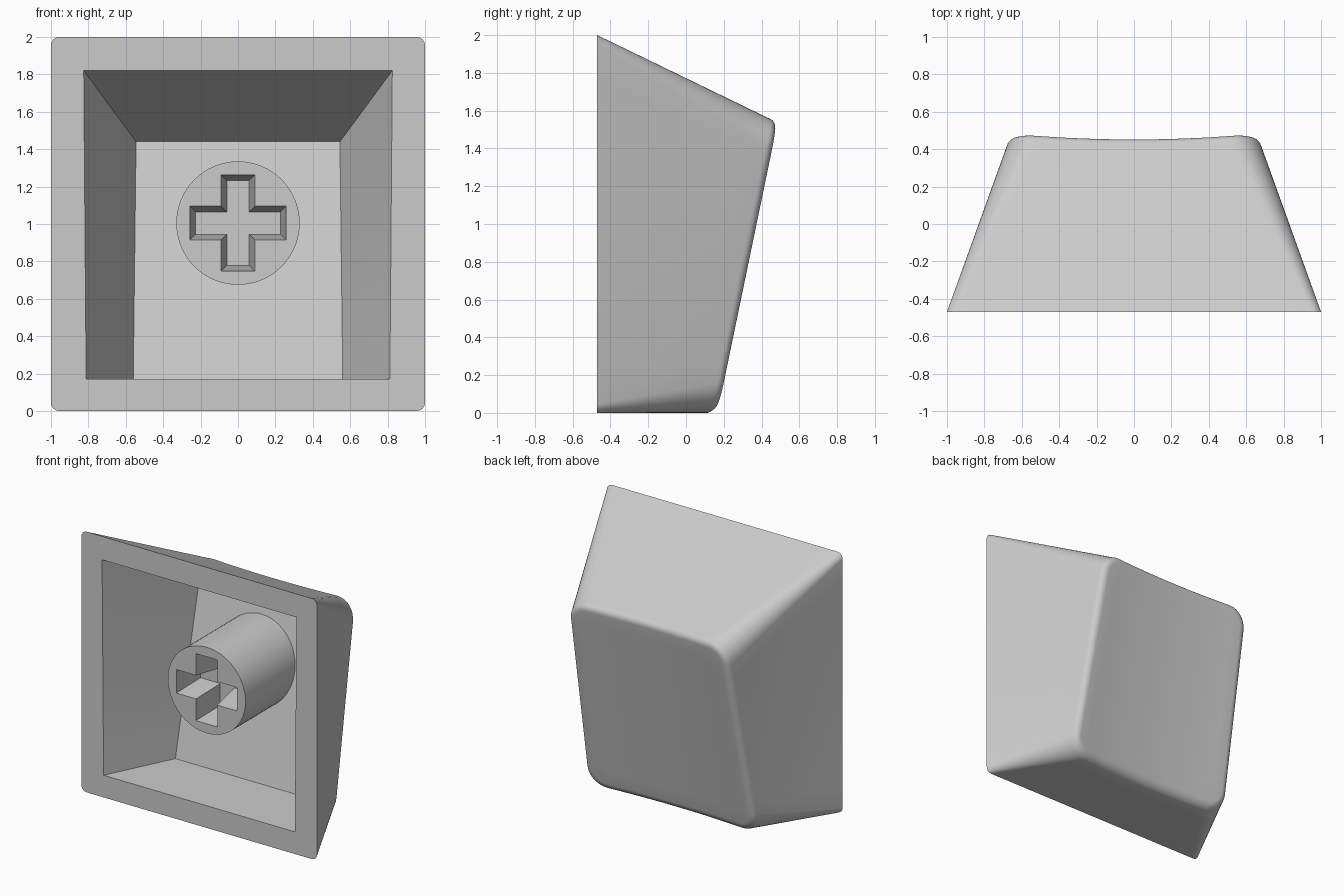
import bpy, bmesh, math

if "Cube" in bpy.data.objects:
    bpy.data.objects.remove(bpy.data.objects["Cube"])

grey = bpy.data.materials.new("light_grey_plastic")
grey.use_nodes = True
grey.diffuse_color = (0.6, 0.6, 0.6, 1)
grey.node_tree.nodes["Principled BSDF"].inputs["Base Color"].default_value = (0.6, 0.6, 0.6, 1)

RIM_Y = -0.47


def make_object(name, bm):
    bmesh.ops.remove_doubles(bm, verts=bm.verts, dist=0.0005)
    bmesh.ops.recalc_face_normals(bm, faces=bm.faces)
    mesh = bpy.data.meshes.new(name)
    bm.to_mesh(mesh)
    bm.free()
    mesh.materials.append(grey)
    obj = bpy.data.objects.new(name, mesh)
    bpy.context.collection.objects.link(obj)
    return obj


def shade(obj):
    bpy.ops.object.select_all(action="DESELECT")
    obj.select_set(True)
    bpy.context.view_layer.objects.active = obj
    bpy.ops.object.shade_smooth_by_angle(angle=math.radians(30))


def rounded_outline(w_low, w_high, z0, z1, r, arc=8, side=12):
    """Rounded trapezoid in x and z, always with the same point count."""
    corners = [(w_low - r, z1 - r), (r - w_low, z1 - r), (r - w_low, z0 + r), (w_low - r, z0 + r)]
    arcs = []
    for i, (cx, cz) in enumerate(corners):
        angles = [math.pi / 2 * (i + k / arc) for k in range(arc + 1)]
        arcs.append([(cx + r * math.cos(a), cz + r * math.sin(a)) for a in angles])
    pts = []
    for i, pts_arc in enumerate(arcs):
        pts += pts_arc
        (ax, az), (bx, bz) = pts_arc[-1], arcs[(i + 1) % 4][0]
        pts += [(ax + (bx - ax) * k / side, az + (bz - az) * k / side) for k in range(1, side)]
    taper = w_high / w_low - 1
    return [(x * (1 + taper * (z - z0) / (z1 - z0)), z) for x, z in pts]


def dish(x, z):
    """Tilted touch surface, hollowed along its length."""
    return 0.165 + 0.21 * z + 0.03 * ((x / 0.65) ** 2 - 1)


def floor(z):
    return 0.005 + 0.21 * z


# Shell: cavity floor, cavity walls, rim, outer walls, rounded edge, dished top
cavity_floor = [(x, floor(z), z) for x, z in rounded_outline(0.56, 0.545, 0.17, 1.44, 0)]
cavity_mouth = [(x, RIM_Y, z) for x, z in rounded_outline(0.812, 0.825, 0.17, 1.82, 0)]
rim = [(x, RIM_Y, z) for x, z in rounded_outline(1, 1, 0, 2, 0.045)]
edge = []
FILLET, STEPS = 0.06, 7
for k in range(STEPS):
    a = math.radians(15 + 75 * k / (STEPS - 1))
    d = FILLET * (math.cos(math.radians(15)) - math.cos(a))
    ring = rounded_outline(0.725 - d, 0.675 - d, d, 1.56 - d, 0.16 - d)
    edge.append([(x, dish(x, z) - FILLET * (1 - math.sin(a)), z) for x, z in ring])
walls = [[tuple(p + (q - p) * t / 6 for p, q in zip(a, b)) for a, b in zip(rim, edge[0])]
         for t in range(1, 6)]
top = []
for k in range(7, -1, -1):
    s = k / 8
    ring = [(x * s, 0.78 + (z - 0.78) * s) for x, y, z in edge[-1]]
    top.append([(x, dish(x, z), z) for x, z in ring])

bm = bmesh.new()
rings = [[bm.verts.new(p) for p in ring]
         for ring in [cavity_floor, cavity_mouth, rim] + walls + edge + top]
bm.faces.new(rings[0])
for a, b in zip(rings, rings[1:]):
    for i in range(len(a)):
        j = (i + 1) % len(a)
        bm.faces.new((a[i], a[j], b[j], b[i]))
bmesh.ops.dissolve_degenerate(bm, dist=0.0001, edges=bm.edges)
shade(make_object("cap_shell", bm))


# Stem: round post with a tapered cross socket
def prism(sections):
    bm = bmesh.new()
    loops = [[bm.verts.new(p) for p in s] for s in sections]
    bm.faces.new(loops[0])
    bm.faces.new(loops[1])
    n = len(loops[0])
    for i in range(n):
        j = (i + 1) % n
        bm.faces.new((loops[0][i], loops[0][j], loops[1][j], loops[1][i]))
    return bm


STEM_Z, STEM_FRONT = 1.005, -0.38


def circle(back):
    pts = []
    for k in range(64):
        a = math.tau * k / 64
        z = STEM_Z + 0.33 * math.sin(a)
        pts.append((0.33 * math.cos(a), floor(z) + 0.02 if back else STEM_FRONT, z))
    return pts


def cross(y, inset):
    w, l = 0.09 - inset, 0.257 - inset
    pts = []
    for k in range(4):
        c, s = round(math.cos(k * math.pi / 2)), round(math.sin(k * math.pi / 2))
        pts += [(u * c - v * s, y, STEM_Z + u * s + v * c) for u, v in ((l, -w), (l, w), (w, w))]
    return pts


stem = make_object("stem", prism([circle(False), circle(True)]))
cutter = make_object("socket_cutter", prism([cross(STEM_FRONT - 0.012, -0.0015),
                                             cross(STEM_FRONT + 0.25, 0.03)]))
cutter.hide_render = True
cut = stem.modifiers.new("socket", "BOOLEAN")
cut.operation, cut.solver, cut.object = "DIFFERENCE", "EXACT", cutter
bpy.context.view_layer.objects.active = stem
bpy.ops.object.modifier_apply(modifier=cut.name)
bpy.data.objects.remove(cutter)
shade(stem)
